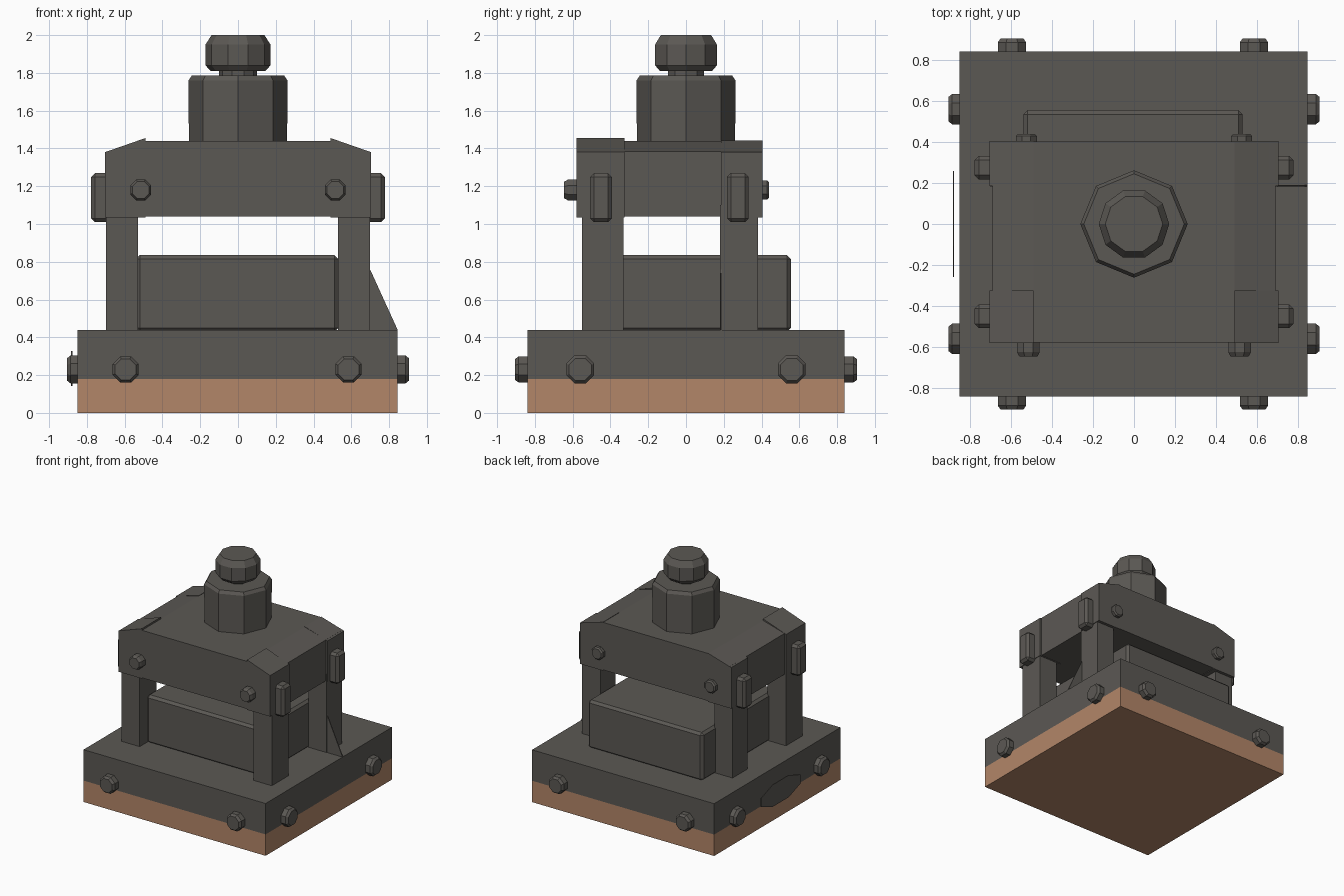
import bpy, bmesh, math
from mathutils import Matrix, Vector

if "Cube" in bpy.data.objects:
    bpy.data.objects.remove(bpy.data.objects["Cube"])


def material(name, rgb):
    m = bpy.data.materials.new(name)
    m.diffuse_color = (*rgb, 1)
    m.use_nodes = True
    m.node_tree.nodes["Principled BSDF"].inputs["Base Color"].default_value = m.diffuse_color
    return m


DARK = material("dark_iron", (0.105, 0.098, 0.088))
TAN = material("tan_wood", (0.45, 0.24, 0.14))


def finish(name, bm, mat=DARK, bevel=0.0):
    bmesh.ops.recalc_face_normals(bm, faces=bm.faces)
    me = bpy.data.meshes.new(name)
    bm.to_mesh(me)
    bm.free()
    me.materials.append(mat)
    ob = bpy.data.objects.new(name, me)
    bpy.context.collection.objects.link(ob)
    if bevel:
        b = ob.modifiers.new("bevel", 'BEVEL')
        b.width, b.segments = bevel, 1
    return ob


def box(name, x, y, z, mat=DARK, bevel=0.0):
    bm = bmesh.new()
    bmesh.ops.create_cube(bm, size=1)
    for v in bm.verts:
        v.co = Vector([(r[0] + r[1]) / 2 + c * (r[1] - r[0]) for r, c in zip((x, y, z), v.co)])
    return finish(name, bm, mat, bevel)


def prism(name, pts, y0, y1, bevel=0.0):
    """Extrude an x-z profile along y."""
    bm = bmesh.new()
    f = bm.faces.new([bm.verts.new((x, y0, z)) for x, z in pts])
    r = bmesh.ops.extrude_face_region(bm, geom=[f])
    bmesh.ops.translate(bm, verts=[g for g in r["geom"] if isinstance(g, bmesh.types.BMVert)],
                        vec=(0, y1 - y0, 0))
    return finish(name, bm, DARK, bevel)


def lathe(name, profile, sides, matrix=Matrix(), turn=0.0):
    """Stack of rings (radius, height) along local z."""
    bm = bmesh.new()
    rings = []
    for r, h in profile:
        rings.append([bm.verts.new(matrix @ Vector((r * math.cos(a), r * math.sin(a), h)))
                      for a in (turn + 2 * math.pi * i / sides for i in range(sides))])
    for a, b in zip(rings, rings[1:]):
        for i in range(sides):
            j = (i + 1) % sides
            bm.faces.new((a[i], a[j], b[j], b[i]))
    bm.faces.new(rings[0])
    bm.faces.new(rings[-1])
    return finish(name, bm)


def bolt(name, pos, direction, r, length):
    m = Matrix.Translation(pos) @ Vector(direction).to_track_quat('Z', 'Y').to_matrix().to_4x4()
    lathe(name, [(r, -0.04), (r, length * 0.7), (r * 0.8, length)], 8, m, math.pi / 8)


# Plinth: tan lower half, dark upper half
box("plinth_lower", (-0.85, 0.845), (-0.84, 0.84), (0, 0.18), TAN)
box("plinth_upper", (-0.85, 0.845), (-0.84, 0.84), (0.18, 0.44))

# Plinth bolts, two per side
for s in (-1, 1):
    for t in (-0.595, 0.585):
        bolt("plinth_bolt", (t, s * 0.84, 0.23), (0, s, 0), 0.075, 0.065)
    for t in (-0.56, 0.56):
        bolt("plinth_bolt", (s * 0.845, t, 0.23), (s, 0, 0), 0.08, 0.06)

# Inner block
box("inner_block", (-0.54, 0.53), (-0.45, 0.555), (0.43, 0.835), bevel=0.02)

# Posts, corner caps, side tabs and cap studs
for s in (-1, 1):
    for name, y0, y1, cy0, cy1, top in (("front", -0.55, -0.33, -0.58, -0.325, 1.455),
                                        ("back", 0.18, 0.38, 0.185, 0.405, 1.443)):
        box(name + "_post", sorted((s * 0.53, s * 0.70)), (y0, y1), (0.43, 1.1))
        prism(name + "_corner_cap", [(s * 0.705, 1.035), (s * 0.705, 1.38),
                                     (s * 0.49, top), (s * 0.49, 1.035)], cy0, cy1)
        ty = -0.45 if name == "front" else 0.275
        box(name + "_side_tab", sorted((s * 0.68, s * 0.777)), (ty - 0.057, ty + 0.057),
            (1.01, 1.27), bevel=0.02)
    bolt("front_stud", (s * 0.515, -0.575, 1.18), (0, -1, 0), 0.06, 0.07)
    bolt("back_stud", (s * 0.525, 0.40, 1.18), (0, 1, 0), 0.055, 0.04)

# Top beam with sloped shoulders
prism("top_beam", [(-0.69, 1.04), (-0.69, 1.385), (-0.49, 1.44),
                   (0.49, 1.44), (0.69, 1.385), (0.69, 1.04)], -0.577, 0.402)

# Hub and knob
lathe("hub", [(0.26, 1.40), (0.262, 1.76), (0.245, 1.785), (0.19, 1.785)], 8)
lathe("knob", [(0.1, 1.75), (0.1, 1.81), (0.145, 1.81), (0.172, 1.84),
               (0.172, 1.95), (0.14, 2.0)], 10)

# Thin gusset on the right and plate on the left of the plinth
prism("right_gusset", [(0.68, 0.44), (0.845, 0.44), (0.69, 0.78)], 0.183, 0.191)
m = Matrix.Translation((-0.88, 0, 0.235)) @ Matrix.Rotation(math.pi / 2, 4, 'Y') \
    @ Matrix.Diagonal((0.1, 0.28, 1, 1))
lathe("left_plate", [(1, -0.003), (1, 0.003)], 8, m, math.pi / 8)
